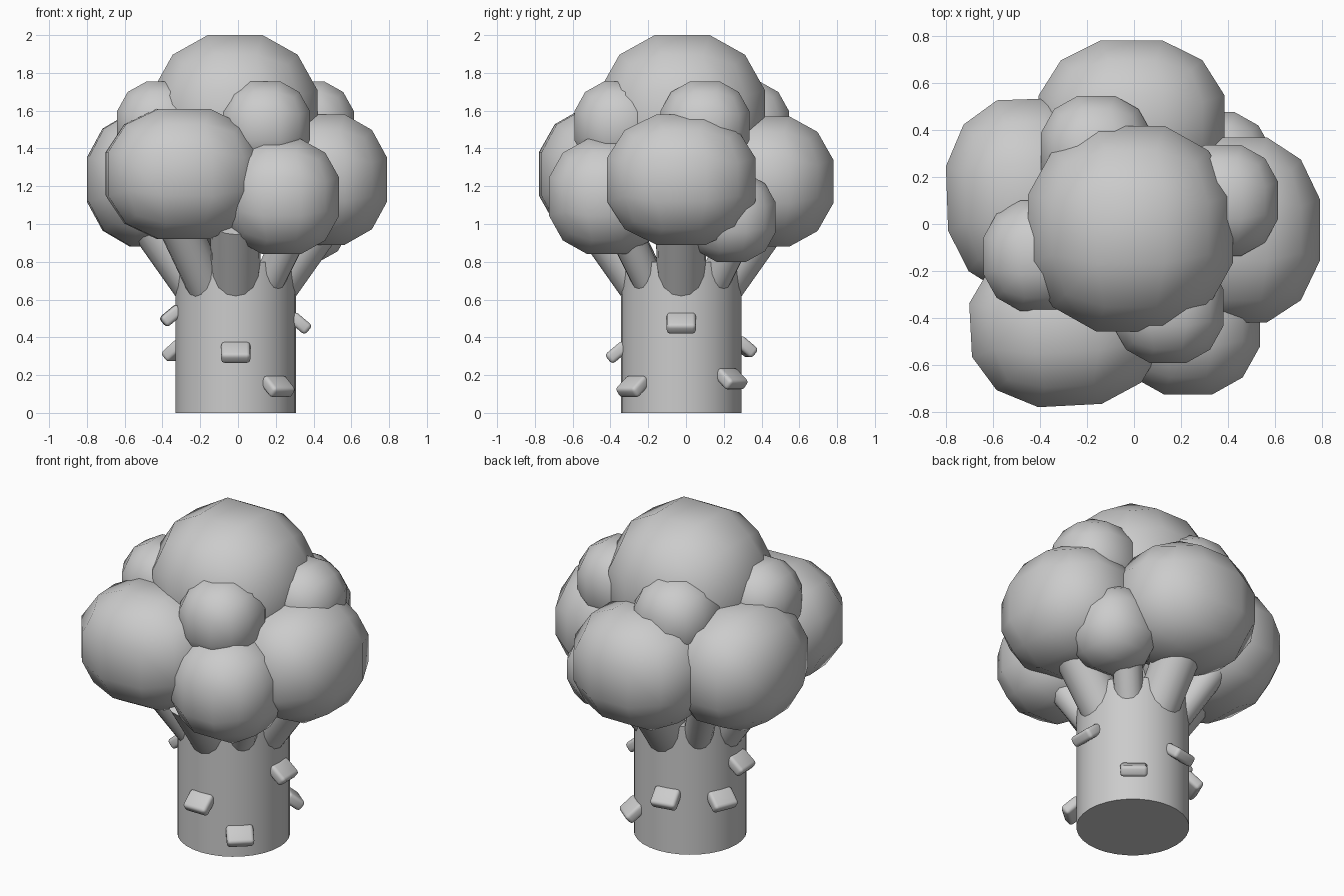
import bpy, bmesh
from math import radians, cos, sin, tau
from mathutils import Vector, Matrix

if "Cube" in bpy.data.objects:
    bpy.data.objects.remove(bpy.data.objects["Cube"])

CX, CY = -0.012, -0.025   # trunk axis
TRUNK_R = 0.32


def finish(name, bm, smooth=None):
    bmesh.ops.recalc_face_normals(bm, faces=bm.faces)
    me = bpy.data.meshes.new(name)
    bm.to_mesh(me)
    bm.free()
    ob = bpy.data.objects.new(name, me)
    bpy.context.collection.objects.link(ob)
    if smooth:
        bpy.ops.object.select_all(action='DESELECT')
        ob.select_set(True)
        bpy.context.view_layer.objects.active = ob
        bpy.ops.object.shade_smooth_by_angle(angle=radians(smooth))
    return ob


def floret(name, centre, extent, turn=0):
    """Ball made from a 3x3-per-side cube; extent = half size along each axis."""
    bm = bmesh.new()
    bmesh.ops.create_cube(bm, size=2)
    bmesh.ops.subdivide_edges(bm, edges=bm.edges[:], cuts=2, use_grid_fill=True)
    for v in bm.verts:
        v.co = v.co.normalized() * Vector(extent) / 0.9045
    bm.transform(Matrix.Translation(centre) @ Matrix.Rotation(radians(turn), 4, 'Z'))
    return finish(name, bm, 60)


def stem(name, azimuth, r, low_z, tilt=34, length=0.6):
    """Round branch leaving the trunk; low_z is where its underside meets the trunk."""
    t = radians(tilt)
    d = Vector((sin(t), 0, cos(t)))
    inward = Vector((-cos(t), 0, sin(t)))
    mid = Vector((TRUNK_R - 0.01, 0, low_z)) + inward * r + d * 0.12
    bm = bmesh.new()
    bmesh.ops.create_cone(bm, cap_ends=True, segments=16, radius1=r * 0.95,
                          radius2=r * 1.05, depth=length)
    bm.transform(Matrix.Translation((CX, CY, 0))
                 @ Matrix.Rotation(radians(azimuth), 4, 'Z')
                 @ Matrix.Translation(mid) @ Matrix.Rotation(t, 4, 'Y'))
    return finish(name, bm, 40)


def nub(name, azimuth, z):
    """Small rounded block sloping outward and down from the trunk."""
    bm = bmesh.new()
    bmesh.ops.create_cube(bm, size=1)
    bmesh.ops.scale(bm, vec=(0.12, 0.155, 0.065), verts=bm.verts)
    bmesh.ops.bevel(bm, geom=bm.edges[:], offset=0.02, segments=3,
                    profile=0.5, affect='EDGES')
    bm.transform(Matrix.Translation((CX, CY, z))
                 @ Matrix.Rotation(radians(azimuth), 4, 'Z')
                 @ Matrix.Translation((0.34, 0, 0))
                 @ Matrix.Rotation(radians(40), 4, 'Y'))
    return finish(name, bm, 60)


# Trunk
bm = bmesh.new()
bmesh.ops.create_cone(bm, cap_ends=True, segments=32, radius1=TRUNK_R,
                      radius2=TRUNK_R, depth=0.8)
bm.transform(Matrix.Translation((CX, CY, 0.4)))
finish("trunk", bm, 40)

# Large florets
floret("floret_top", (-0.015, -0.02, 1.565), (0.435, 0.437, 0.435))
floret("floret_back", (-0.01, 0.43, 1.225), (0.395, 0.35, 0.345))
floret("floret_left", (-0.455, 0.12, 1.235), (0.34, 0.41, 0.355), 2)
floret("floret_right", (0.453, -0.025, 1.235), (0.337, 0.393, 0.345))
floret("floret_front_left", (-0.29, -0.43, 1.265), (0.405, 0.342, 0.345), 3)
floret("floret_front_right", (0.23, -0.42, 1.145), (0.305,) * 3)

# Small florets
for side, c in {"front": (0.145, -0.355, 1.52), "right": (0.378, 0.10, 1.52),
                "left": (-0.405, -0.135, 1.52), "back": (-0.16, 0.31, 1.52),
                "low_back": (0.35, 0.24, 1.035)}.items():
    floret("small_floret_" + side, c, (0.235,) * 3)

# Stems: thick ones on the four sides, thinner between them
for i, a in enumerate((0, 90, 180, 270)):
    stem(f"thick_stem_{i + 1}", a, 0.13, 0.60)
stem("front_left_stem", 228, 0.105, 0.60)
for i, a in enumerate((45, 135, 315)):
    stem(f"thin_stem_{i + 1}", a, 0.085, 0.64, length=0.5)

# Nubs around the trunk: azimuth, height
for i, (a, z) in enumerate(((270, 0.32), (311, 0.14), (0, 0.475), (51, 0.18),
                            (101, 0.35), (157, 0.33), (182, 0.515))):
    nub(f"trunk_nub_{i + 1}", a, z)
